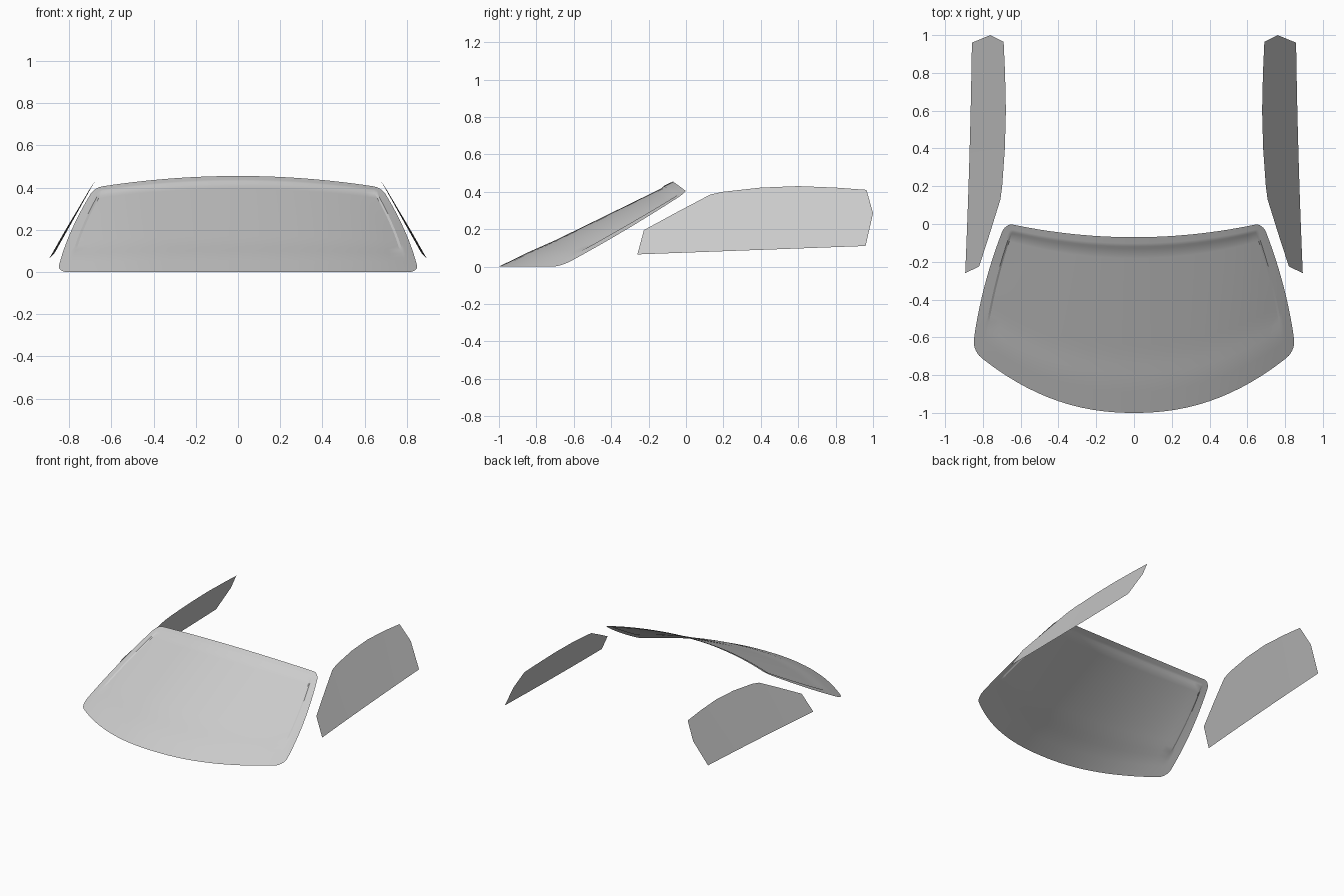
import bpy
from math import sqrt

cube = bpy.data.objects.get("Cube")
if cube:
    bpy.data.objects.remove(cube)

glass = bpy.data.materials.new("grey glass")
glass.use_nodes = True
glass.diffuse_color = (0.6, 0.6, 0.6, 1)
glass.node_tree.nodes["Principled BSDF"].inputs["Base Color"].default_value = (0.6, 0.6, 0.6, 1)


def sheet(name, rows, flip=False):
    """Skin a list of equally long point rows with quads."""
    n = len(rows[0])
    verts = [p for row in rows for p in row]
    faces = []
    for r in range(len(rows) - 1):
        for c in range(n - 1):
            a = r * n + c
            face = (a, a + 1, a + n + 1, a + n)
            faces.append(face[::-1] if flip else face)
    mesh = bpy.data.meshes.new(name)
    mesh.from_pydata(verts, [], faces)
    mesh.materials.append(glass)
    obj = bpy.data.objects.new(name, mesh)
    bpy.context.collection.objects.link(obj)
    bpy.ops.object.select_all(action="DESELECT")
    bpy.context.view_layer.objects.active = obj
    obj.select_set(True)
    bpy.ops.object.shade_smooth_by_angle(angle=0.45)
    return obj


# Windscreen: loft from the curved bottom edge to the curved top edge
INNER, LOW, HIGH = 0.94, 0.17, 0.946


def half_width(v):
    """Rounded corners at the bottom and top of the sheet."""
    t = max(0, 1 - v / 0.08, 1 - (1 - v) / 0.07)
    return 1 - 0.055 * (1 - sqrt(1 - t * t))


def screen_point(u, v):
    a = abs(u)
    bottom_y = -1 + 0.33 * a ** 2.2
    top_y = -0.07 + 0.075 * a ** 2
    top_z = 0.455 - 0.055 * a ** 2
    x = u * (0.855 + (0.68 - 0.855) * v + 0.1 * v * (1 - v))
    y = bottom_y + (top_y - bottom_y) * v
    z = top_z * v - 0.04 * a ** 8 * v * (1 - v)
    # shallow step around the main pane, fading out toward the bottom
    if a < INNER - 0.005 and LOW < v < HIGH - 0.005:
        z -= 0.007 * min(1, (v - LOW) / 0.15)
    return x, y, z


heights = [0, 0.003, 0.01, 0.02, 0.035, 0.055, 0.08, 0.12, LOW]
heights += [LOW + (0.935 - LOW) * i / 14 for i in range(1, 15)]
heights += [HIGH, 0.965, 0.98, 0.99, 0.997, 1]
pane = [0.928 * i / 14 for i in range(15)]

rows = []
for v in heights:
    border = [INNER + (half_width(v) - INNER) * i / 4 for i in range(5)]
    right = pane + border
    us = [-u for u in right[:0:-1]] + right
    rows.append([screen_point(u, v) for u in us])
sheet("windscreen", rows)

# Side windows: (y, z) points of the upper outline, over a straight sill
upper = [(-0.225, 0.195), (-0.05, 0.29), (0.13, 0.385), (0.2, 0.4), (0.4, 0.422),
         (0.6, 0.43), (0.8, 0.422), (0.965, 0.41), (1, 0.285)]


def lean(y, z):
    """Distance of the leaning pane from the middle."""
    return 0.92 - 0.56 * z + 0.012 * (0.4 - y) * (1 - y)


for name, side in (("left_side_window", 1), ("right_side_window", -1)):
    top, sill = [], []
    for i, (y, z) in enumerate(upper):
        s = -0.26 + 1.22 * i / (len(upper) - 1)
        top.append((side * lean(y, z), y, z))
        sill_z = 0.065 + 0.045 * (s + 0.26) / 1.22
        sill.append((side * lean(s, sill_z), s, sill_z))
    sheet(name, [sill, top], flip=side < 0)
